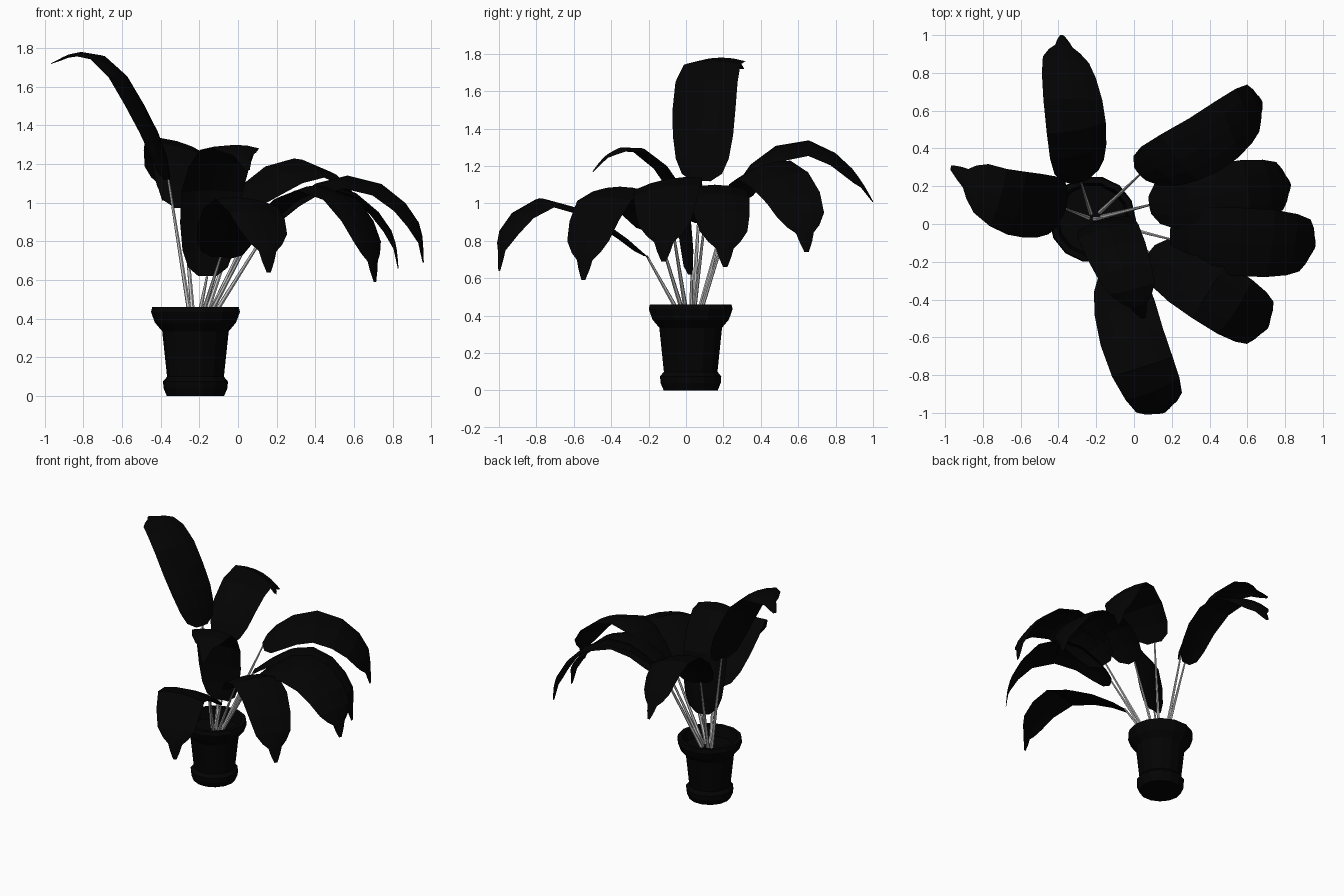
import bpy, math
from mathutils import Vector

if "Cube" in bpy.data.objects:
    bpy.data.objects.remove(bpy.data.objects["Cube"])

black = bpy.data.materials.new("black")
black.diffuse_color = (0.001, 0.001, 0.001, 1)
black.use_nodes = True
black.node_tree.nodes["Principled BSDF"].inputs["Base Color"].default_value = black.diffuse_color
CX, CY = -0.22, 0.025


def add_mesh(name, verts, faces, mat=None):
    me = bpy.data.meshes.new(name)
    me.from_pydata([tuple(v) for v in verts], [], faces)
    me.update()
    ob = bpy.data.objects.new(name, me)
    bpy.context.collection.objects.link(ob)
    if mat:
        me.materials.append(mat)
    return ob


def grid_faces(rows, cols, wrap):
    n = cols if wrap else cols - 1
    return [(r * cols + c, r * cols + (c + 1) % cols,
             (r + 1) * cols + (c + 1) % cols, (r + 1) * cols + c)
            for r in range(rows - 1) for c in range(n)]


def lathe(name, profile, sides, mat):
    verts = [(CX + r * math.cos(2 * math.pi * k / sides),
              CY + r * math.sin(2 * math.pi * k / sides), z)
             for r, z in profile for k in range(sides)]
    faces = grid_faces(len(profile), sides, True)
    faces.append(tuple(reversed(range(sides))))          # underside
    last = (len(profile) - 1) * sides
    faces.append(tuple(range(last, last + sides)))       # soil
    return add_mesh(name, verts, faces, mat)


def stem(name, a, b):
    axis = (b - a).normalized()
    u = axis.orthogonal().normalized()
    v = axis.cross(u)
    verts = [p + r * (math.cos(k * math.pi / 3) * u + math.sin(k * math.pi / 3) * v)
             for p, r in ((a, 0.013), (b, 0.006)) for k in range(6)]
    add_mesh(name, verts, grid_faces(2, 6, True))


def smooth_path(pts, n=8):
    p = [2 * pts[0] - pts[1]] + pts + [2 * pts[-1] - pts[-2]]
    out = []
    for i in range(1, len(p) - 2):
        a, b, c, d = p[i - 1:i + 3]
        for k in range(n):
            t = k / n
            out.append(0.5 * (2 * b + (c - a) * t + (2 * a - 5 * b + 4 * c - d) * t ** 2
                              + (3 * b - a - 3 * c + d) * t ** 3))
    return out + [pts[-1]]


def sample(path, t):
    lens = [(q - p).length for p, q in zip(path, path[1:])]
    want = t * sum(lens)
    for i, l in enumerate(lens):
        if want <= l + 1e-6:
            return path[i].lerp(path[i + 1], want / l)
        want -= l
    return path[-1].copy()


# half width of the blade along its length, ending in a drip tip
WIDTHS = [(0, .05), (.04, .11), (.12, .145), (.25, .165), (.4, .172), (.56, .17),
          (.7, .155), (.81, .132), (.87, .09), (.905, .05), (.95, .035), (1, .012)]


def leaf(name, start, end, profile, tilt=0.0, width=1.0, bend=0.0, heading=None):
    """profile: (fraction from start to end, height) down the midrib"""
    s, e = Vector(start), Vector(end)
    d = (e - s).normalized()
    off = Vector((-d.y, d.x, 0))
    pts = [s.lerp(e, f).to_3d() + off * bend * math.sin(math.pi * f) + Vector((0, 0, z))
           for f, z in profile]
    path = smooth_path(pts)
    if heading:
        d = Vector(heading).normalized()
    left = Vector((-d.y, d.x, 0))
    verts = []
    for t, w in WIDTHS:
        p = sample(path, t)
        tan = (sample(path, min(1, t + .03)) - sample(path, max(0, t - .03))).normalized()
        nrm = tan.cross(left).normalized()
        side = left * math.cos(tilt) + nrm * math.sin(tilt)
        up = nrm * math.cos(tilt) - left * math.sin(tilt)
        for k in (-1, -.5, 0, .5, 1):
            verts.append(p + side * k * w * width - up * 0.15 * w * k * k)
    add_mesh(name + "_leaf", verts, grid_faces(len(WIDTHS), 5, False), black)
    # stalk from the soil to the blade
    c = Vector((CX, CY))
    root = c.lerp(s, 0.14).to_3d() + Vector((0, 0, 0.36))
    stem(name + "_stem", root, pts[0])


# pot with foot, rim and soil
lathe("pot", [(.148, 0), (.165, .04), (.168, .075), (.147, .10), (.172, .335),
              (.21, .38), (.23, .435), (.224, .46), (.195, .46), (.18, .38)], 14, black)

# leaves
leaf("back", (-.28, .22), (-.38, 1.0),
     [(0, .97), (.18, 1.19), (.47, 1.325), (.74, 1.255), (.91, 1.12), (1, 1.01)],
     .27, .95, -.02, (-.06, 1))
leaf("tall_left", (-.36, .08), (-.97, .30),
     [(0, 1.12), (.07, 1.3), (.23, 1.52), (.38, 1.68), (.56, 1.77), (.77, 1.775), (1, 1.72)],
     0, 1.02, .065, (-1, .3))
leaf("front", (-.09, -.21), (.16, -1.0),
     [(0, .72), (.22, .87), (.5, .99), (.72, 1.02), (.9, .91), (.98, .79), (1, .64)],
     -.12, 1.0, -.04)
leaf("upright", (-.16, .03), (.05, -.5),
     [(0, .62), (.02, .85), (.12, 1.1), (.4, 1.26), (.62, 1.31), (.85, 1.26), (1, 1.17)],
     0, .95, 0, (.25, -1))
leaf("right", (.19, -.08), (.96, -.12),
     [(0, .92), (.2, 1.06), (.45, 1.13), (.7, 1.09), (.9, .96), (.98, .83), (1, .69)], .18, 1.07)
leaf("front_right", (.08, -.15), (.71, -.55),
     [(0, .85), (.25, 1.02), (.5, 1.09), (.75, 1.03), (.92, .87), (.98, .74), (1, .59)], 0, 1.0)
leaf("mid_right", (.08, .1), (.83, .21),
     [(0, .9), (.25, 1.05), (.5, 1.1), (.75, 1.03), (.92, .89), (.98, .78), (1, .66)], 0, .97)
leaf("back_right", (.03, .26), (.68, .645),
     [(0, 1.0), (.2, 1.13), (.45, 1.205), (.7, 1.15), (.9, 1.01), (.98, .86), (1, .74)],
     .3, .98, -.045)
